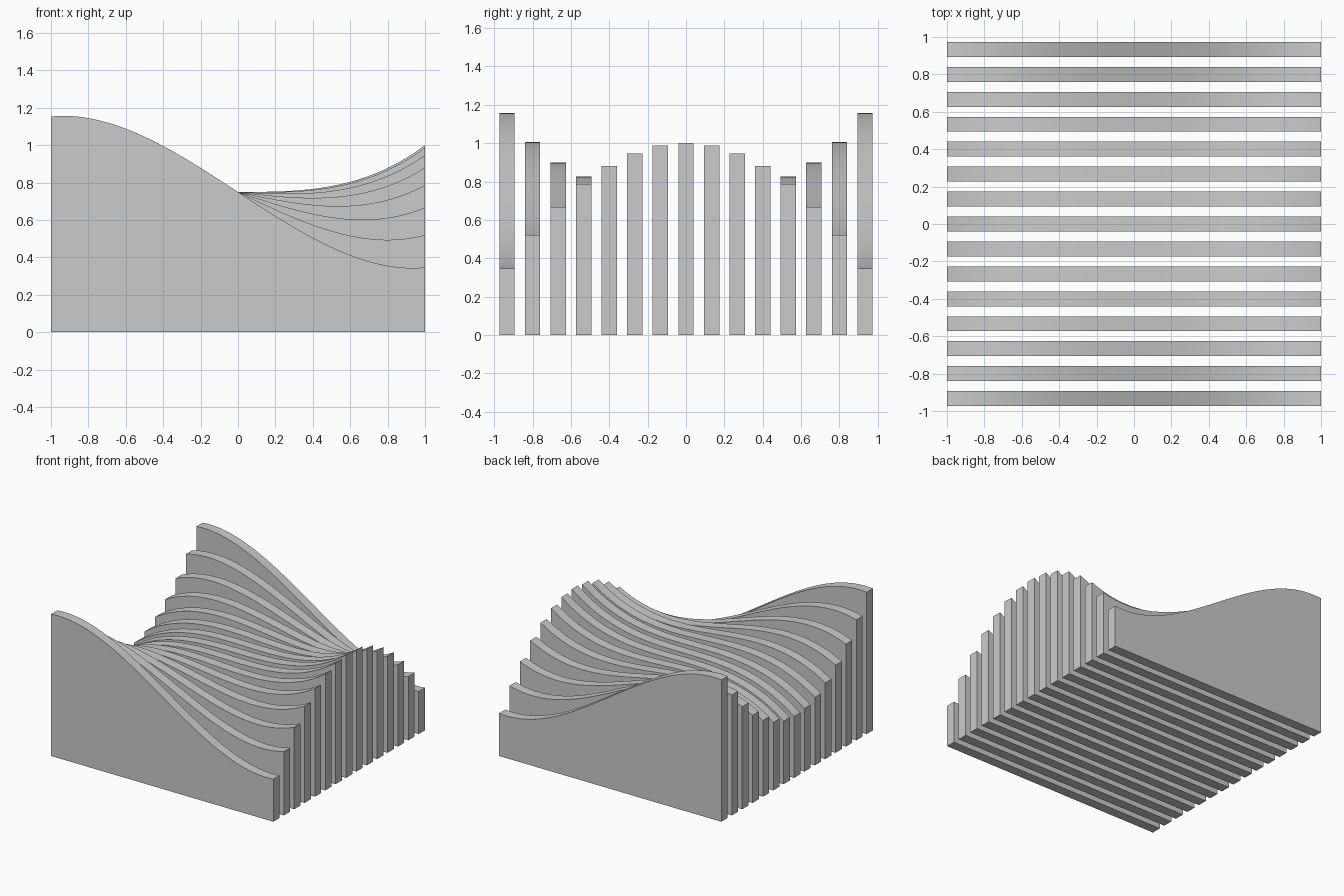
import bpy
import bmesh

# Remove the default cube
cube = bpy.data.objects.get("Cube")
if cube:
    bpy.data.objects.remove(cube, do_unlink=True)

COUNT = 15
PITCH = 2 / COUNT
THICKNESS = 0.08
STEPS = 64

grey = bpy.data.materials.new("plain grey")
grey.use_nodes = True
COLOUR = (0.6, 0.6, 0.6, 1)
grey.diffuse_color = COLOUR
grey.node_tree.nodes["Principled BSDF"].inputs["Base Color"].default_value = COLOUR


def saddle(x, y):
    """Height of the three-way saddle surface."""
    return 0.75 + 0.25 * (x**3 - 3 * x * y**2)


def add_slat(index):
    """Upright board whose top edge follows the saddle at its centre."""
    y = (index - (COUNT - 1) / 2) * PITCH
    xs = [-1 + 2 * i / STEPS for i in range(STEPS + 1)]
    profile = [(-1, 0), (1, 0)] + [(x, saddle(x, y)) for x in reversed(xs)]

    bm = bmesh.new()
    verts = [bm.verts.new((x, y - THICKNESS / 2, z)) for x, z in profile]
    front = bm.faces.new(verts)
    back = bmesh.ops.extrude_face_region(bm, geom=[front], use_keep_orig=True)
    moved = [v for v in back["geom"] if isinstance(v, bmesh.types.BMVert)]
    bmesh.ops.translate(bm, vec=(0, THICKNESS, 0), verts=moved)
    bmesh.ops.recalc_face_normals(bm, faces=bm.faces)

    mesh = bpy.data.meshes.new(f"slat_{index + 1}")
    bm.to_mesh(mesh)
    bm.free()
    mesh.materials.append(grey)
    slat = bpy.data.objects.new(mesh.name, mesh)
    bpy.context.collection.objects.link(slat)
    return slat


# Row of slats from front to back
slats = [add_slat(i) for i in range(COUNT)]

# Smooth curved tops, sharp board edges
bpy.ops.object.select_all(action="DESELECT")
for slat in slats:
    slat.select_set(True)
bpy.context.view_layer.objects.active = slats[0]
bpy.ops.object.shade_smooth_by_angle(angle=0.5)
